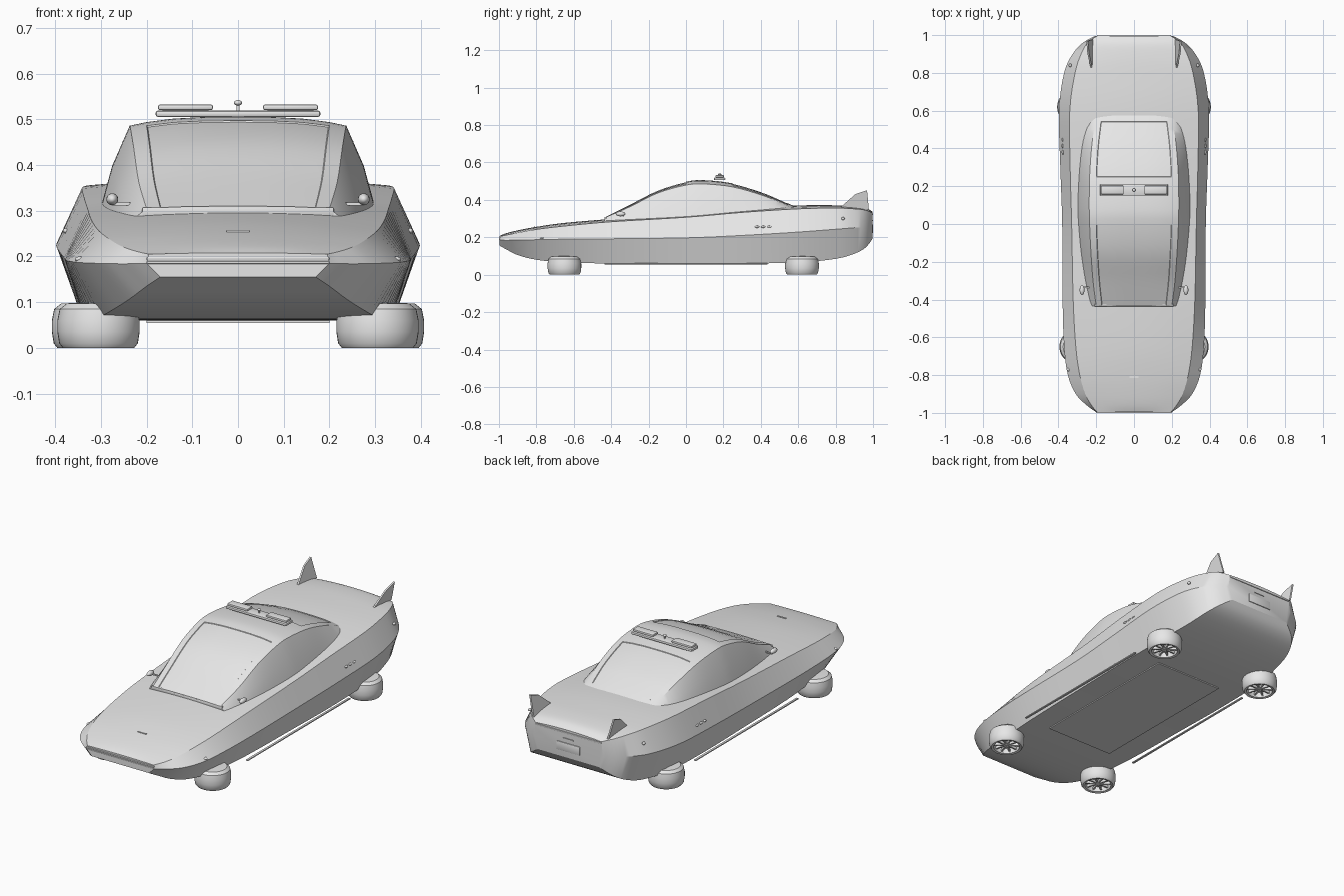
import bpy, bmesh, math
from mathutils import Vector

cube = bpy.data.objects.get("Cube")
if cube:
    bpy.data.objects.remove(cube)

paint = bpy.data.materials.new("light_grey")
paint.use_nodes = True
GREY = (0.8, 0.8, 0.8, 1)
paint.diffuse_color = GREY
paint.node_tree.nodes["Principled BSDF"].inputs["Base Color"].default_value = GREY


def finish(name, bm, angle=28):
    bmesh.ops.recalc_face_normals(bm, faces=bm.faces)
    mesh = bpy.data.meshes.new(name)
    bm.to_mesh(mesh)
    bm.free()
    mesh.materials.append(paint)
    obj = bpy.data.objects.new(name, mesh)
    bpy.context.collection.objects.link(obj)
    bpy.ops.object.select_all(action='DESELECT')
    obj.select_set(True)
    bpy.context.view_layer.objects.active = obj
    bpy.ops.object.shade_smooth_by_angle(angle=math.radians(angle))
    return obj


def smooth_rows(rows, steps=4):
    """Catmull-Rom interpolation between station rows."""
    out = []
    for i in range(len(rows) - 1):
        a, b, c, d = (rows[max(0, min(len(rows) - 1, i + k))] for k in (-1, 0, 1, 2))
        for s in range(steps):
            t = s / steps
            out.append([q + t / 2 * (r - p + t * (2*p - 5*q + 4*r - e + t * (3*(q - r) + e - p)))
                        for p, q, r, e in zip(a, b, c, d)])
    return out + [list(rows[-1])]


def loft(sections):
    """Skin mirrored half sections; each half ends on the centre line."""
    bm = bmesh.new()
    rings = []
    for y, half in sections:
        ring = half + [(-x, z) for x, z in reversed(half[:-1])]
        rings.append([bm.verts.new((x, y, z)) for x, z in ring])
    n = len(rings[0])
    columns = [[] for _ in range(n)]
    for r, s in zip(rings, rings[1:]):
        for i in range(n):
            j = (i + 1) % n
            columns[i].append(bm.faces.new((r[i], r[j], s[j], s[i])))
    bm.faces.new(rings[0])
    bm.faces.new(rings[-1])
    bmesh.ops.recalc_face_normals(bm, faces=bm.faces)
    return bm, columns


def box(name, center, size, bevel=0.0, rot=0):
    bm = bmesh.new()
    bmesh.ops.create_cube(bm, size=1)
    bmesh.ops.scale(bm, vec=size, verts=bm.verts)
    if bevel:
        bmesh.ops.bevel(bm, geom=bm.edges, offset=bevel, segments=2, profile=0.5, affect='EDGES')
    obj = finish(name, bm)
    obj.location = center
    obj.rotation_euler.z = rot
    return obj


def ball(name, center, size):
    bm = bmesh.new()
    bmesh.ops.create_uvsphere(bm, u_segments=16, v_segments=10, radius=1)
    bmesh.ops.scale(bm, vec=size, verts=bm.verts)
    finish(name, bm, 60).location = center


def lathe(name, profile, center, segments=40):
    bm = bmesh.new()
    verts = [bm.verts.new((r, 0, z)) for r, z in profile]
    edges = [bm.edges.new(p) for p in zip(verts, verts[1:])]
    bmesh.ops.spin(bm, geom=verts + edges, axis=(0, 0, 1), cent=(0, 0, 0),
                   angle=math.tau, steps=segments, use_duplicate=False)
    bmesh.ops.remove_doubles(bm, verts=bm.verts, dist=0.0001)
    finish(name, bm, 35).location = center


# Body: y, chine x and z, waist x and z, deck edge x and z, deck centre z
BODY = [
    (-.996, .17, .155, .20, .185, .195, .205, .208),
    (-.96, .20, .135, .25, .184, .225, .212, .222),
    (-.9, .24, .105, .308, .185, .258, .224, .237),
    (-.8, .28, .08, .35, .187, .287, .242, .256),
    (-.65, .305, .066, .37, .19, .308, .26, .277),
    (-.4, .325, .06, .378, .192, .322, .283, .298),
    (0, .335, .06, .38, .197, .33, .307, .325),
    (.3, .34, .06, .39, .21, .338, .333, .35),
    (.6, .335, .065, .397, .228, .34, .352, .37),
    (.8, .31, .085, .37, .243, .312, .356, .371),
    (.9, .285, .112, .325, .251, .28, .352, .367),
    (.96, .245, .145, .27, .256, .245, .345, .358),
    (.996, .18, .19, .205, .26, .195, .33, .338),
]
sections = []
for y, xb, zb, xw, zw, xd, zd, zc in smooth_rows(BODY):
    crown = [(xd * f, zc - (zc - zd) * f * f) for f in (0.75, 0.5, 0.25)]
    sections.append((y, [(xb, zb), (xw, zw), (xd, zd)] + crown + [(0, zc)]))
body, _ = loft(sections)
finish("body", body)

# Cabin: y, base x, roof edge x and z, roof centre z
CABIN = [
    (-.435, .245, .20, .305, .31),
    (-.3, .268, .217, .363, .377),
    (-.15, .287, .228, .437, .452),
    (0, .30, .235, .479, .497),
    (.1, .304, .237, .485, .505),
    (.25, .30, .235, .469, .488),
    (.4, .29, .225, .427, .444),
    (.5, .277, .212, .388, .403),
    (.575, .26, .20, .355, .368),
]
sections = []
for y, xb, xr, zr, zc in smooth_rows(CABIN):
    zb = .285 + .07 * y
    side = [(xb, zb), (xr + (xb - xr) * .45 + .008, zb + (zr - zb) * .55), (xr, zr)]
    roof = [(xr * f, zc - (zc - zr) * f ** 3) for f in (0.85, 0.6, 0.3)]
    sections.append((y, side + roof + [(0, zc)]))
cabin, cols = loft(sections)
# Shallow sunk windscreen and rear window
top_cols = cols[3:9]
for lo, hi in ((0, 12), (20, 30)):
    pane = [f for c in top_cols for f in c[lo:hi]]
    bmesh.ops.inset_region(cabin, faces=pane, thickness=.002, depth=-.003, use_even_offset=True)
finish("cabin", cabin)

# Raised cowl lip in front of the windscreen
box("cowl_lip", (0, -.43, .298), (.42, .012, .02), .003)

# Roof light bar
box("light_bar_base", (0, .18, .512), (.36, .06, .014), .005)
for s in (-1, 1):
    box("light_bar_lamp", (s * .115, .18, .526), (.12, .045, .012), .004)
    box("light_bar_foot", (s * .115, .18, .519), (.10, .03, .008))
box("beacon_stem", (0, .18, .523), (.006, .006, .018))
ball("beacon", (0, .18, .536), (.009, .009, .006))

# Wheels lying flat, with a spoked rim facing down
TYRE = [(.0, .03), (.062, .03), (.066, .003), (.078, .0), (.086, .01), (.09, .035),
        (.09, .06), (.085, .085), (.07, .097), (.0, .1)]
for s in (-1, 1):
    for place, x, y in (("front", .305, -.65), ("rear", .317, .62)):
        center = Vector((s * x, y, 0))
        lathe(place + "_wheel", TYRE, center)
        lathe(place + "_hub", [(0, .006), (.012, .008), (.015, .03), (0, .03)], center, 16)
        for k in range(5):
            box(place + "_spokes", center + Vector((0, 0, .018)), (.128, .008, .014),
                rot=k * math.pi / 5)

# Belly panel and floating side rails
box("belly_panel", (0, 0, .0575), (.40, .87, .006))
for s in (-1, 1):
    box("side_rail", (s * .357, 0, .059), (.012, .87, .007), .002)


# Swept tail fins leaning outward
def fin(s):
    bm = bmesh.new()
    outline = [(.82, .355), (.905, .43), (.968, .452), (.978, .345)]
    layers = []
    for off in (0, .009):
        layers.append([bm.verts.new((s * (.218 + off + (z - .35) * .25), y, z))
                       for y, z in outline])
    bm.faces.new(layers[0])
    bm.faces.new(layers[1])
    for i in range(4):
        j = (i + 1) % 4
        bm.faces.new((layers[0][i], layers[0][j], layers[1][j], layers[1][i]))
    finish("tail_fin", bm)


for s in (-1, 1):
    fin(s)
    # Mirrors on thin arms
    ball("mirror", (s * .275, -.35, .325), (.013, .026, .013))
    box("mirror_arm", (s * .252, -.335, .315), (.05, .008, .006))
    # Corner marker lamps and side vents
    ball("front_marker", (s * .345, -.77, .194), (.012, .01, .006))
    ball("rear_marker", (s * .338, .84, .3), (.008, .009, .008))
    for k in range(3):
        ball("side_vent", (s * .377, .38 + k * .033, .256), (.006, .012, .006))

# Nose strips, hood slot, tail light strip and rear plate
box("nose_strip", (0, -.994, .196), (.40, .012, .006), .002)
box("nose_strip_lower", (0, -.994, .187), (.40, .012, .006), .002)
box("hood_slot", (0, -.81, .2555), (.05, .008, .004))
box("tail_light_strip", (0, .993, .322), (.39, .014, .008), .002)
box("rear_plate", (0, .996, .245), (.14, .008, .045), .002)
box("rear_handle", (0, .996, .29), (.06, .008, .006))
